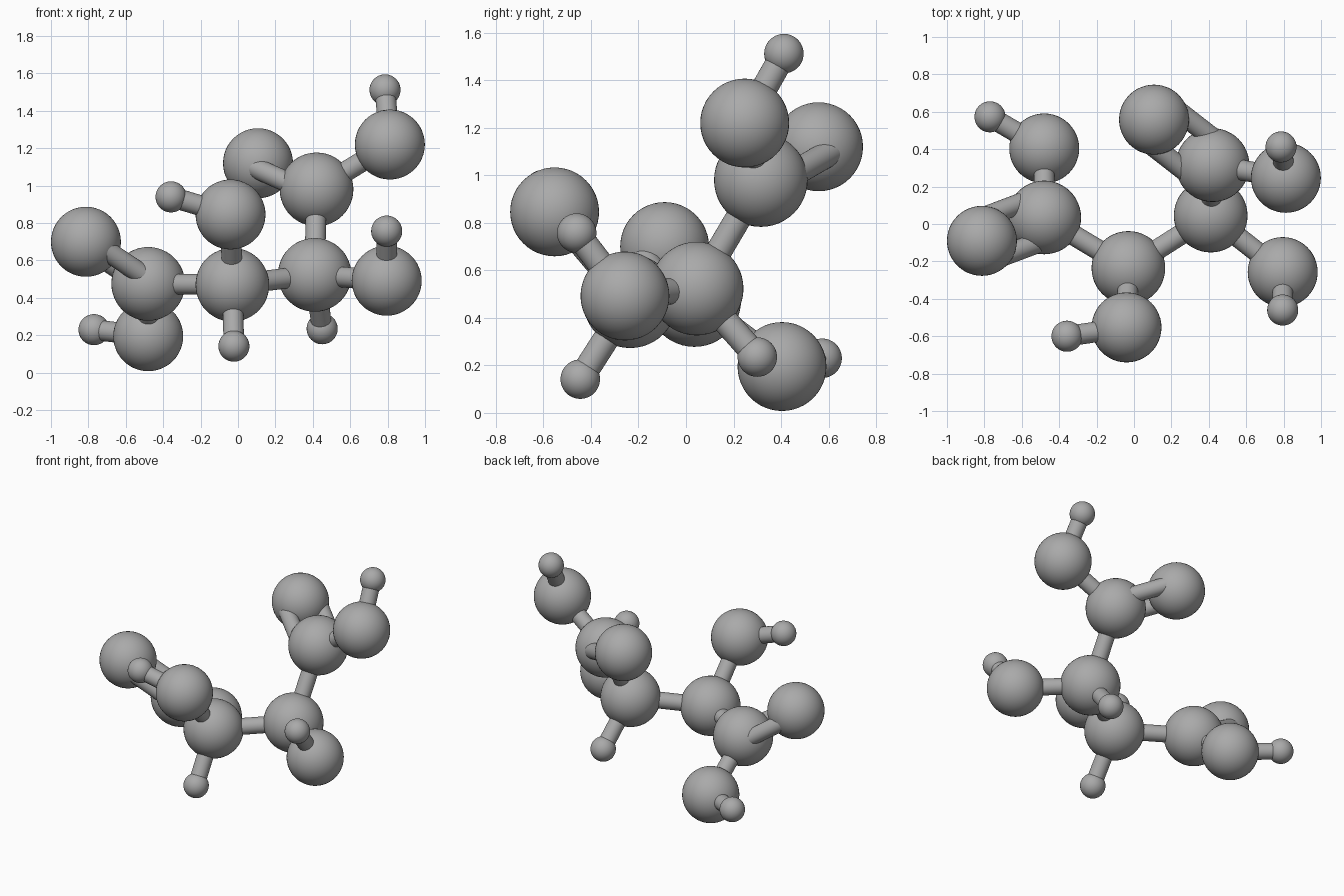
import bpy
from mathutils import Vector

cube = bpy.data.objects.get("Cube")
if cube:
    bpy.data.objects.remove(cube)

grey = bpy.data.materials.new("mid grey")
grey.use_nodes = True
color = (0.4, 0.4, 0.4, 1)
grey.diffuse_color = color
grey.node_tree.nodes["Principled BSDF"].inputs["Base Color"].default_value = color

RADII = {"carbon": 0.197, "oxygen": 0.187, "hydrogen": 0.083}
BOND_RADIUS = 0.055
DOUBLE_OFFSET = 0.115

# Ball centres
ATOMS = {
    "carbon_left_end": (0.42, 0.315, 0.98),
    "carbon_left": (0.41, 0.045, 0.523),
    "carbon_right": (-0.03, -0.235, 0.47),
    "carbon_right_end": (-0.48, 0.035, 0.475),
    "oxygen_left_double": (0.107, 0.558, 1.12),
    "oxygen_left_top": (0.812, 0.247, 1.22),
    "hydrogen_left_top": (0.786, 0.412, 1.512),
    "oxygen_left_side": (0.795, -0.257, 0.492),
    "hydrogen_left_side": (0.795, -0.46, 0.757),
    "hydrogen_left_low": (0.45, 0.3, 0.235),
    "oxygen_right_front": (-0.04, -0.553, 0.846),
    "hydrogen_right_front": (-0.358, -0.6, 0.94),
    "hydrogen_right_low": (-0.022, -0.445, 0.142),
    "oxygen_right_double": (-0.813, -0.09, 0.7),
    "oxygen_right_back": (-0.48, 0.404, 0.195),
    "hydrogen_right_back": (-0.77, 0.573, 0.23),
}

# Rods between balls
SINGLE_BONDS = [
    ("carbon_left_end", "carbon_left"),
    ("carbon_left", "carbon_right"),
    ("carbon_right", "carbon_right_end"),
    ("carbon_left_end", "oxygen_left_top"),
    ("oxygen_left_top", "hydrogen_left_top"),
    ("carbon_left", "oxygen_left_side"),
    ("oxygen_left_side", "hydrogen_left_side"),
    ("carbon_left", "hydrogen_left_low"),
    ("carbon_right", "oxygen_right_front"),
    ("oxygen_right_front", "hydrogen_right_front"),
    ("carbon_right", "hydrogen_right_low"),
    ("carbon_right_end", "oxygen_right_back"),
    ("oxygen_right_back", "hydrogen_right_back"),
]
DOUBLE_BONDS = [
    ("carbon_left_end", "oxygen_left_double"),
    ("carbon_right_end", "oxygen_right_double"),
]


def finish(name):
    obj = bpy.context.object
    obj.name = name
    obj.data.materials.append(grey)
    bpy.ops.object.shade_smooth_by_angle()


def ball(name, centre):
    bpy.ops.mesh.primitive_uv_sphere_add(
        segments=48, ring_count=24, radius=RADII[name.split("_")[0]], location=centre)
    finish(name)


def rod(name, start, end):
    axis = end - start
    bpy.ops.mesh.primitive_cylinder_add(
        vertices=32, radius=BOND_RADIUS, depth=axis.length, location=(start + end) / 2,
        rotation=axis.to_track_quat("Z", "Y").to_euler())
    finish(name)


for name, centre in ATOMS.items():
    ball(name, centre)

for a, b in SINGLE_BONDS:
    rod(f"bond_{a}_to_{b}", Vector(ATOMS[a]), Vector(ATOMS[b]))

# Double bonds are two parallel rods, side by side horizontally
for a, b in DOUBLE_BONDS:
    start, end = Vector(ATOMS[a]), Vector(ATOMS[b])
    side = (end - start).cross(Vector((0, 0, 1))).normalized() * DOUBLE_OFFSET
    for label, shift in (("first", side), ("second", -side)):
        rod(f"{label}_bond_{b}", start + shift, end + shift)
